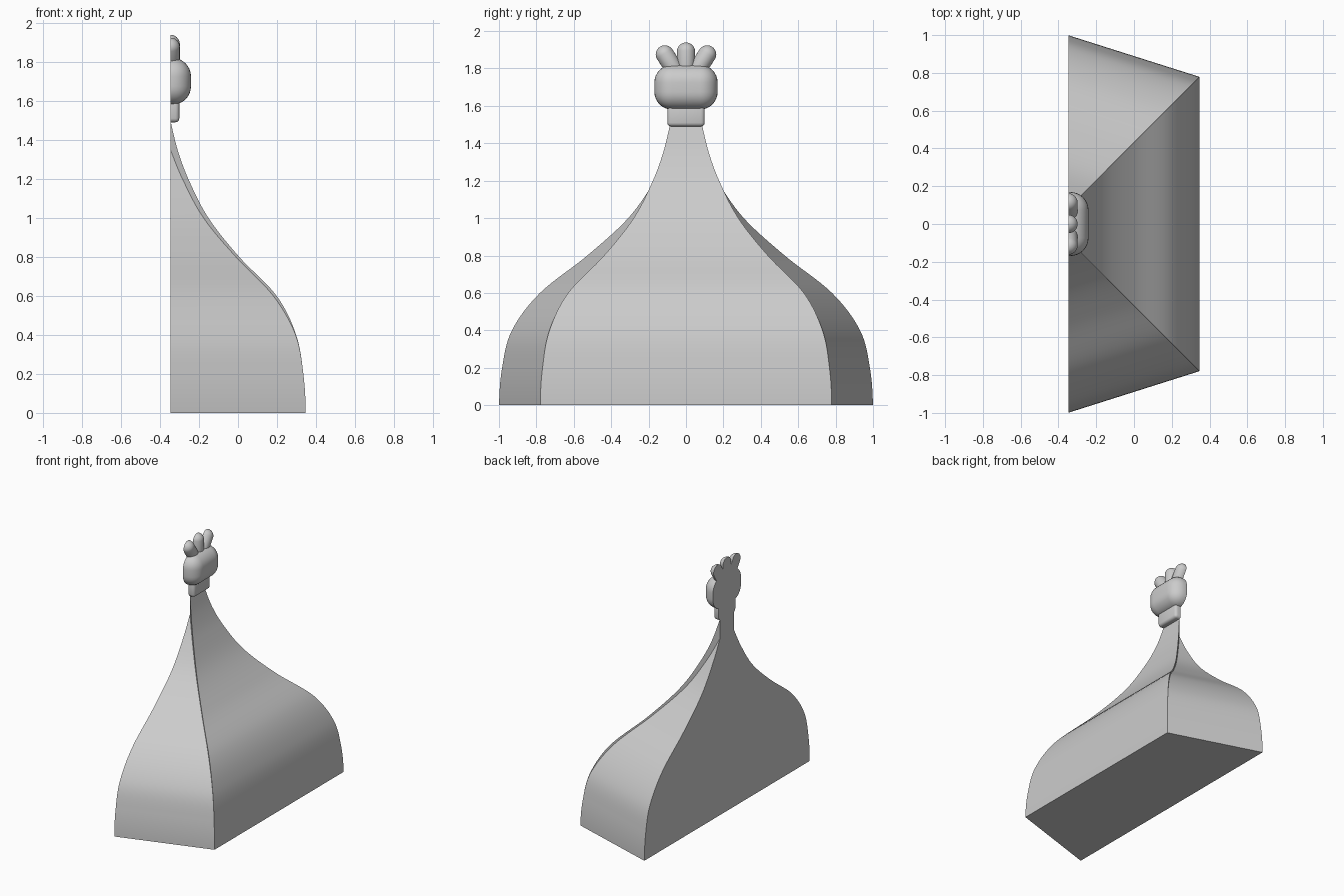
import bpy, bmesh, math
from mathutils import Vector, Matrix

CUT = -0.347      # flat plane the half model is sliced on
NECK = 0.085      # half width of the roof where it meets the finial

cube = bpy.data.objects.get("Cube")
if cube:
    bpy.data.objects.remove(cube, do_unlink=True)

grey = bpy.data.materials.new("light_grey")
grey.use_nodes = True
grey.diffuse_color = (0.6, 0.6, 0.6, 1)
grey.node_tree.nodes["Principled BSDF"].inputs["Base Color"].default_value = grey.diffuse_color


def finish(bm, name, angle):
    bmesh.ops.recalc_face_normals(bm, faces=bm.faces[:])
    mesh = bpy.data.meshes.new(name)
    bm.to_mesh(mesh)
    bm.free()
    mesh.materials.append(grey)
    obj = bpy.data.objects.new(name, mesh)
    bpy.context.collection.objects.link(obj)
    bpy.ops.object.select_all(action='DESELECT')
    obj.select_set(True)
    bpy.context.view_layer.objects.active = obj
    bpy.ops.object.shade_smooth_by_angle(angle=math.radians(angle))
    return obj


def profile(points, z):
    """Smooth outward reach at height z through (height, reach) points."""
    if z >= points[-1][0]:
        return points[-1][1]
    n = len(points) - 1
    i = max(k for k in range(n) if points[k][0] <= z)

    def slope(k):
        a, b = points[max(k - 1, 0)], points[min(k + 1, n)]
        return 0 if k == 0 else (b[1] - a[1]) / (b[0] - a[0])
    (z0, r0), (z1, r1) = points[i], points[i + 1]
    h = z1 - z0
    s = (z - z0) / h
    return ((2*s**3 - 3*s**2 + 1) * r0 + (s**3 - 2*s**2 + s) * h * slope(i)
            + (3*s**2 - 2*s**3) * r1 + (s**3 - s**2) * h * slope(i + 1))


# Onion roof: front panel and side panels meet on a diagonal ridge
front_panel = [(0, .694), (.2, .682), (.4, .645), (.6, .545), (.8, .353),
               (1, .195), (1.2, .092), (1.35, .037), (1.5, 0)]
side_panel = [(0, .694), (.2, .682), (.4, .642), (.6, .528), (.8, .336),
              (1, .17), (1.2, .062), (1.35, 0)]

bm = bmesh.new()
rings = []
steps = 60
for k in range(steps + 1):
    z = 1.5 * k / steps
    f = profile(front_panel, z)
    s = min(profile(side_panel, z), f)
    half = [(0, NECK + 1.317 * s), (s, NECK + s), (f, NECK + f)]
    plan = [(x, -y) for x, y in half] + half[::-1]
    rings.append([bm.verts.new((CUT + x, y, z)) for x, y in plan])
for low, high in zip(rings, rings[1:]):
    for i in range(6):
        j = (i + 1) % 6
        bm.faces.new((low[i], low[j], high[j], high[i]))
bm.faces.new(rings[0][::-1])
bmesh.ops.remove_doubles(bm, verts=bm.verts[:], dist=0.0004)
finish(bm, "onion_roof", 28)


def slice_half(bm):
    """Keep the part in front of the cut plane and cap it."""
    cut = bmesh.ops.bisect_plane(bm, geom=bm.verts[:] + bm.edges[:] + bm.faces[:],
                                 plane_co=(CUT, 0, 0), plane_no=(1, 0, 0), clear_inner=True)
    edges = [e for e in cut["geom_cut"] if isinstance(e, bmesh.types.BMEdge)]
    bmesh.ops.contextual_create(bm, geom=edges)


def rounded_block(name, size, z, radius, segments):
    bm = bmesh.new()
    bmesh.ops.create_cube(bm, size=1)
    for v in bm.verts:
        v.co = Vector((v.co.x * size[0] + CUT, v.co.y * size[1], v.co.z * size[2] + z))
    bmesh.ops.bevel(bm, geom=bm.edges[:], offset=radius, segments=segments,
                    profile=0.5, affect='EDGES')
    slice_half(bm)
    finish(bm, name, 40)


def knob(name, y, z, length, tilt, radius=0.049):
    """Capsule whose rounded end is centred at y, z and leans sideways."""
    bm = bmesh.new()
    bmesh.ops.create_uvsphere(bm, u_segments=24, v_segments=13, radius=radius)
    for v in bm.verts:
        if v.co.z < 0:
            v.co.z -= length
    bm.transform(Matrix.Translation((CUT, y, z)) @ Matrix.Rotation(-tilt, 4, 'X'))
    slice_half(bm)
    finish(bm, name, 40)


# Finial: collar, rounded head and three knobs
rounded_block("finial_collar", (.092, .2, .12), 1.55, .02, 3)
rounded_block("finial_head", (.212, .338, .24), 1.7, .095, 8)
knob("middle_knob", 0, 1.89, .11, 0)
for name, side in (("left_knob", 1), ("right_knob", -1)):
    knob(name, side * .113, 1.875, .1, side * math.radians(33))
